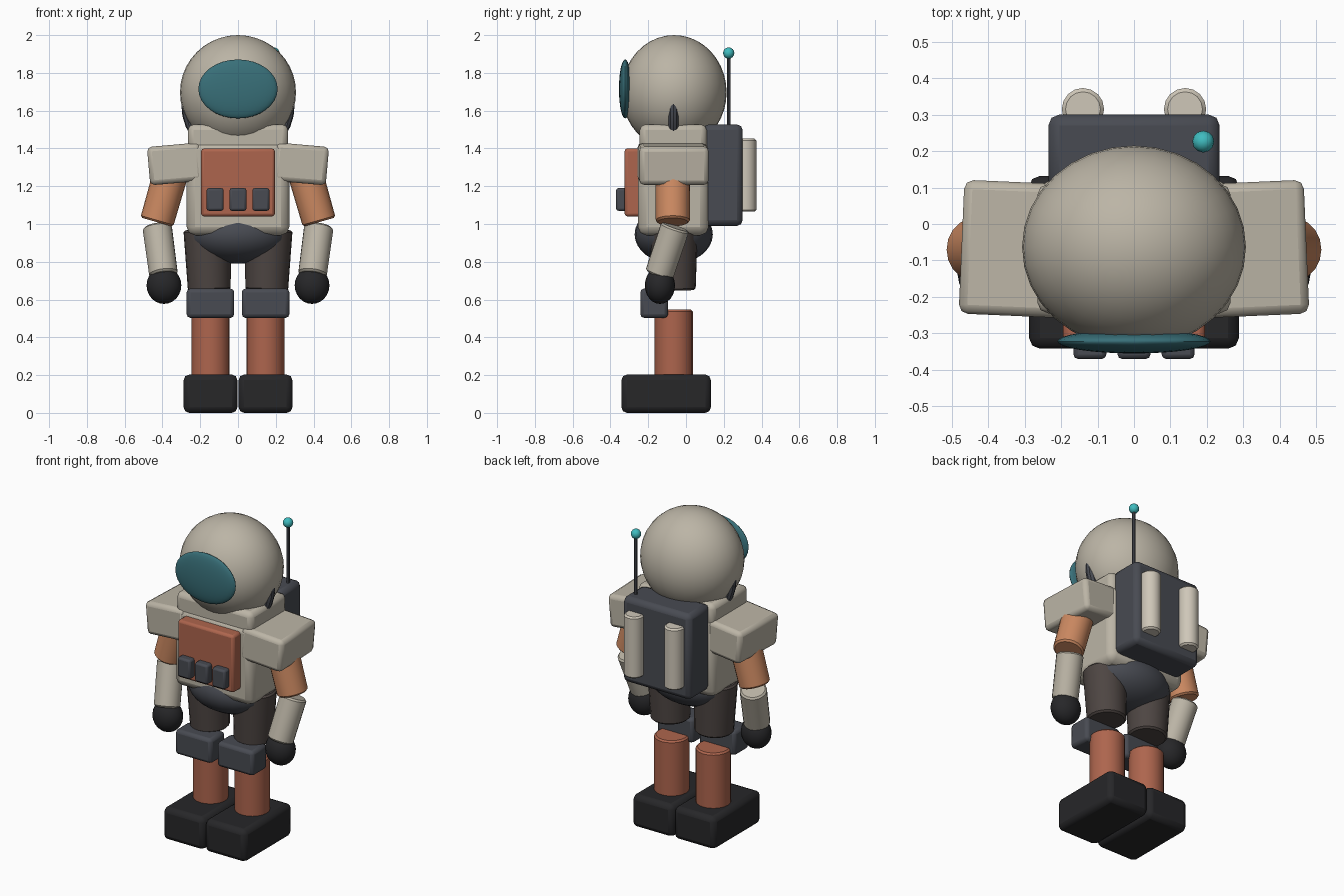
import bpy, math
from mathutils import Vector, Euler

if "Cube" in bpy.data.objects:
    bpy.data.objects.remove(bpy.data.objects["Cube"])

COLORS = {
    "cream": (0.50, 0.46, 0.38), "teal": (0.04, 0.16, 0.19), "rust": (0.42, 0.13, 0.075),
    "orange": (0.60, 0.25, 0.12), "slate": (0.065, 0.07, 0.085), "black": (0.02, 0.02, 0.022),
    "brown": (0.075, 0.06, 0.055), "ivory": (0.62, 0.57, 0.48), "cyan": (0.05, 0.50, 0.52),
}
MATS = {}
for key, rgb in COLORS.items():
    MATS[key] = bpy.data.materials.new(key)
    MATS[key].diffuse_color = (*rgb, 1)


def finish(name, color, bevel=0, segments=2):
    ob = bpy.context.object
    ob.name = name
    ob.data.materials.append(MATS[color])
    bpy.ops.object.transform_apply(location=False, rotation=False, scale=True)
    if bevel:
        mod = ob.modifiers.new("Bevel", 'BEVEL')
        mod.width, mod.segments, mod.limit_method = bevel, segments, 'ANGLE'
        mod.angle_limit = math.radians(40)
    bpy.ops.object.shade_smooth_by_angle(angle=math.radians(35))
    return ob


def box(name, color, lo, hi, bevel=0.02, rot=(0, 0, 0)):
    lo, hi = Vector(lo), Vector(hi)
    bpy.ops.mesh.primitive_cube_add(size=1, location=(lo + hi) / 2,
                                    rotation=[math.radians(a) for a in rot])
    bpy.context.object.scale = hi - lo
    return finish(name, color, bevel)


def ball(name, color, center, radii, seg=24, rings=16, rot=(0, 0, 0)):
    bpy.ops.mesh.primitive_uv_sphere_add(segments=seg, ring_count=rings, radius=1, location=center,
                                         rotation=[math.radians(a) for a in rot])
    bpy.context.object.scale = radii
    return finish(name, color)


def tube(name, color, start, end, r1, r2=None, verts=20, bevel=0.01):
    start, end = Vector(start), Vector(end)
    axis = end - start
    bpy.ops.mesh.primitive_cone_add(vertices=verts, radius1=r1, radius2=r2 or r1, depth=axis.length,
                                    location=(start + end) / 2,
                                    rotation=axis.to_track_quat('Z', 'Y').to_euler())
    return finish(name, color, bevel, 1)


# Helmet, visor and seam ring
ball("helmet", "cream", (0, -0.063, 1.697), (0.307, 0.278, 0.303), 32, 20)
ball("visor", "teal", (0, -0.322, 1.715), (0.21, 0.033, 0.156), 32, 16)
bpy.ops.mesh.primitive_torus_add(major_radius=0.272, minor_radius=0.028, major_segments=32,
                                 minor_segments=10, location=(0, -0.066, 1.63),
                                 rotation=(math.pi / 2, 0, 0))
finish("helmet_ring", "slate")

# Torso, collar and pelvis
box("torso", "cream", (-0.272, -0.255, 0.94), (0.272, 0.12, 1.44), 0.045)
box("collar", "cream", (-0.265, -0.245, 1.38), (0.265, 0.11, 1.527), 0.03)
ball("pelvis", "slate", (0, -0.065, 0.945), (0.27, 0.207, 0.155))

# Chest panel with three switches
box("chest_panel", "rust", (-0.195, -0.325, 1.04), (0.195, -0.23, 1.40), 0.015)
for i in (-1, 0, 1):
    box(f"switch_{i + 2}", "slate", (i * 0.121 - 0.045, -0.37, 1.07),
        (i * 0.121 + 0.045, -0.30, 1.19), 0.012)

# Backpack and antenna
box("backpack", "slate", (-0.235, 0.09, 0.99), (0.235, 0.30, 1.527), 0.03)
tube("antenna_rod", "slate", (0.19, 0.226, 1.50), (0.19, 0.226, 1.90), 0.010, verts=8, bevel=0)
ball("antenna_tip", "cyan", (0.19, 0.226, 1.905), (0.03, 0.03, 0.03), 12, 8)

# Paired parts
for side, s in (("left", -1), ("right", 1)):
    def p(x, y, z):
        return (s * x, y, z)

    def pair_box(name, color, x1, x2, y1, y2, z1, z2, bevel, rot=(0, 0, 0)):
        a, b = sorted((s * x1, s * x2))
        box(f"{side}_{name}", color, (a, y1, z1), (b, y2, z2), bevel, (rot[0], s * rot[1], s * rot[2]))

    # Air tank
    tube(f"{side}_air_tank", "ivory", p(0.14, 0.315, 1.065), p(0.14, 0.315, 1.452), 0.058, verts=16)
    # Shoulder and arm
    pair_box("shoulder_pad", "cream", 0.185, 0.467, -0.252, 0.115, 1.217, 1.42, 0.025, (0, 5, 2.5))
    tube(f"{side}_upper_arm", "orange", p(0.35, -0.07, 1.29), p(0.43, -0.07, 1.01), 0.093, 0.09)
    tube(f"{side}_forearm", "cream", p(0.428, -0.057, 0.985), p(0.394, -0.143, 0.73), 0.078, 0.076)
    ball(f"{side}_glove", "black", p(0.392, -0.138, 0.675), (0.092, 0.08, 0.098), 20, 12)
    # Leg
    tube(f"{side}_thigh", "brown", p(0.162, -0.065, 0.97), p(0.152, -0.062, 0.65), 0.127, 0.113)
    pair_box("knee_pad", "slate", 0.02, 0.272, -0.242, -0.095, 0.503, 0.658, 0.02)
    tube(f"{side}_shin", "rust", p(0.145, -0.065, 0.17), p(0.145, -0.065, 0.547), 0.101)
    pair_box("boot", "black", 0.003, 0.288, -0.342, 0.132, 0.0, 0.203, 0.03)

for m in bpy.data.materials:
    if m.users and not m.is_grease_pencil:
        m.use_nodes = True
        m.node_tree.nodes["Principled BSDF"].inputs["Base Color"].default_value = m.diffuse_color
